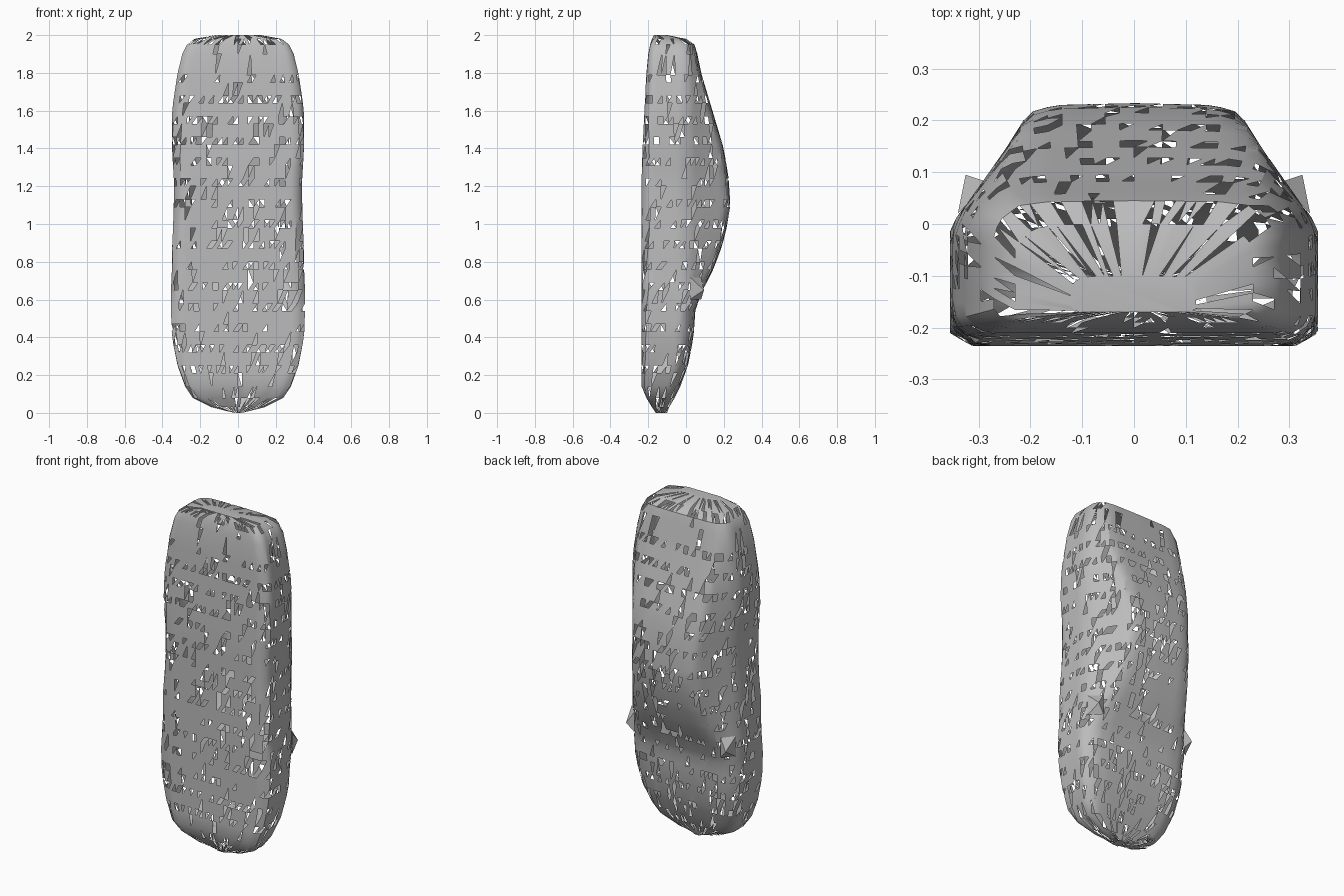
import bpy
import bmesh
import math
import random
from mathutils import Vector

random.seed(7)

default_cube = bpy.data.objects.get("Cube")
if default_cube:
    bpy.data.objects.remove(default_cube, do_unlink=True)


def make_material(name, colour):
    material = bpy.data.materials.new(name)
    material.use_nodes = True
    material.diffuse_color = colour
    shader = material.node_tree.nodes["Principled BSDF"]
    shader.inputs["Base Color"].default_value = colour
    shader.inputs["Roughness"].default_value = 0.8
    return material


grey = make_material("plain grey", (0.5, 0.5, 0.5, 1))

# Stations along the upright car: height, half width, underside, upper line
STATIONS = [
    (0, .02, -.16, -.1), (.03, .14, -.18, -.09), (.08, .24, -.21, -.06),
    (.14, .28, -.235, -.03), (.25, .32, -.235, .01), (.4, .35, -.235, .04),
    (.55, .355, -.235, .05), (.65, .355, -.235, .09), (.75, .35, -.235, .14),
    (.85, .35, -.235, .18), (.95, .345, -.235, .21), (1.1, .34, -.235, .235),
    (1.25, .34, -.235, .225), (1.4, .35, -.23, .2), (1.6, .35, -.22, .14),
    (1.8, .32, -.21, .08), (1.9, .295, -.2, .06), (1.95, .27, -.19, .045),
    (1.98, .23, -.18, 0), (2, .12, -.17, -.1),
]


def station_at(height):
    """Blend the two stations around a height."""
    for low, high in zip(STATIONS, STATIONS[1:]):
        if height <= high[0]:
            blend = (height - low[0]) / (high[0] - low[0])
            return [a + (b - a) * blend for a, b in zip(low, high)]
    return list(STATIONS[-1])


def resample(points, count):
    """Spread evenly spaced points along an open polyline."""
    lengths = [(b - a).length for a, b in zip(points, points[1:])]
    total = sum(lengths)
    result = []
    for step in range(count + 1):
        left = total * step / count
        for start, end, length in zip(points, points[1:], lengths):
            if left <= length or end is points[-1]:
                result.append(start.lerp(end, min(left / length, 1)))
                break
            left -= length
    return result


def cross_section(height, half_count):
    """Closed outline: flat floor, upright flanks, sloping cabin sides."""
    _, width, floor, top = station_at(height)
    depth = top - floor
    belt = min(.025, top - depth * .15)
    cabin = max(0, min(1, (top - .05) / .18))
    roof = width * (.82 - .22 * cabin)
    corner = depth * .08
    half = [Vector(p) for p in (
        (0, floor), (width * .88, floor), (width, floor + corner),
        (width, belt - depth * .12), (width * .95, belt),
        (roof, top - corner * .5), (roof * .75, top - corner * .1), (0, top))]
    half = resample(half, half_count)
    mirrored = [Vector((-p.x, p.y)) for p in reversed(half[1:-1])]
    return [(p.x, p.y, height) for p in half + mirrored]


def row_heights():
    """Alternate tall and short rows, with finer rows at both ends."""
    heights = {station[0] for station in STATIONS[:4] + STATIONS[-4:]}
    height = STATIONS[3][0]
    tall = True
    while height < STATIONS[-4][0] - .04:
        heights.add(round(height, 3))
        height += .07 if tall else .04
        tall = not tall
    return sorted(heights)


def finish(name, mesh_builder):
    mesh = bpy.data.meshes.new(name)
    mesh_builder.to_mesh(mesh)
    mesh_builder.free()
    part = bpy.data.objects.new(name, mesh)
    bpy.context.collection.objects.link(part)
    mesh.materials.append(grey)
    bpy.ops.object.select_all(action="DESELECT")
    part.select_set(True)
    bpy.context.view_layer.objects.active = part
    bpy.ops.object.shade_smooth_by_angle(angle=math.radians(35))
    return part


# Car shell: lofted rings of triangles
shell = bmesh.new()
heights = row_heights()
rings = [[shell.verts.new(p) for p in cross_section(h, 36)] for h in heights]
rows = []
for lower, upper in zip(rings, rings[1:]):
    row = []
    for i in range(len(lower)):
        j = (i + 1) % len(lower)
        row.append(shell.faces.new((lower[i], lower[j], upper[j])))
        row.append(shell.faces.new((lower[i], upper[j], upper[i])))
    rows.append(row)
shell.faces.new(list(reversed(rings[0])))
shell.faces.new(rings[-1])
bmesh.ops.recalc_face_normals(shell, faces=shell.faces[:])

# Small gaps scattered through the shell, denser in the short rows
gaps = []
for row, low, high in zip(rows, heights, heights[1:]):
    chance = .1 if high - low > .05 else .27
    gaps += [face for face in row if random.random() < chance]
bmesh.ops.delete(shell, geom=gaps, context="FACES_ONLY")
finish("car_shell", shell)

# Pointed side mirrors at the foot of the cabin
for side, label in ((1, "left"), (-1, "right")):
    mirror = bmesh.new()
    base = [mirror.verts.new((side * x, y, z)) for x, y, z in (
        (.34, .02, .6), (.34, .02, .72), (.28, .08, .72), (.28, .08, .6))]
    tip = mirror.verts.new((side * .325, .095, .65))
    mirror.faces.new(base)
    for a, b in zip(base, base[1:] + base[:1]):
        mirror.faces.new((a, b, tip))
    bmesh.ops.recalc_face_normals(mirror, faces=mirror.faces[:])
    finish(label + "_mirror", mirror)
